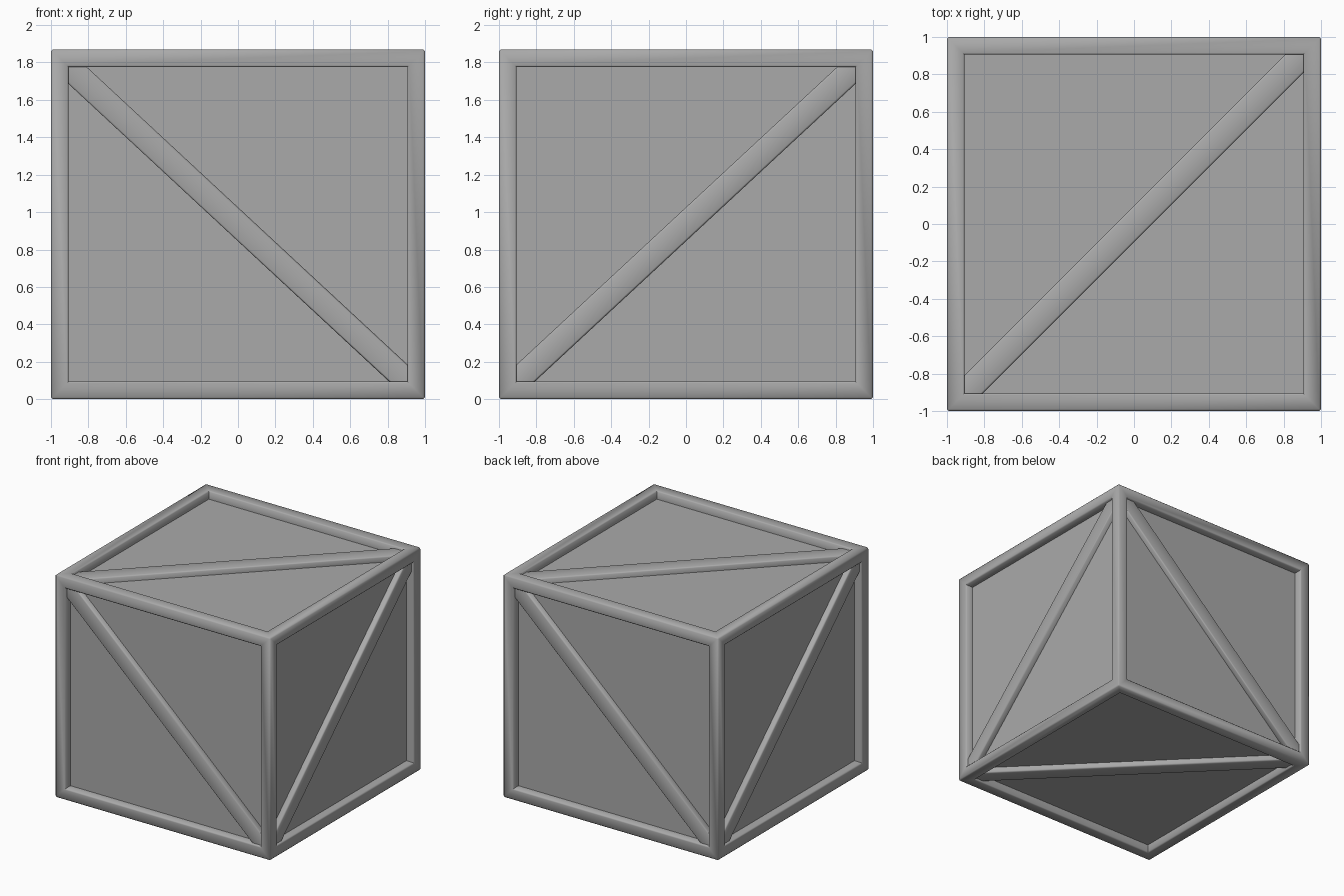
import bpy, bmesh, math
from mathutils import Vector, Matrix

if "Cube" in bpy.data.objects:
    bpy.data.objects.remove(bpy.data.objects["Cube"])

W, H = 1.0, 1.87          # half width, full height
RIM = 0.095               # frame width
DEPTH = 0.07              # panel recess
BRACE_H = 0.048           # brace height above panel
BEVEL = 0.01

grey = bpy.data.materials.new("dark_grey")
grey.diffuse_color = (0.4, 0.4, 0.4, 1)
grey.use_nodes = True
grey.node_tree.nodes["Principled BSDF"].inputs["Base Color"].default_value = grey.diffuse_color


def finish(name, bm, smooth=True):
    bmesh.ops.recalc_face_normals(bm, faces=bm.faces)
    mesh = bpy.data.meshes.new(name)
    bm.to_mesh(mesh)
    bm.free()
    mesh.materials.append(grey)
    ob = bpy.data.objects.new(name, mesh)
    bpy.context.collection.objects.link(ob)
    bpy.context.view_layer.objects.active = ob
    ob.select_set(True)
    if smooth:
        bpy.ops.object.shade_smooth_by_angle(angle=math.radians(50))
    ob.select_set(False)
    return ob


def box(sx, sy, sz):
    bm = bmesh.new()
    mat = Matrix.Translation((0, 0, H / 2)) @ Matrix.Diagonal((sx, sy, sz, 1))
    bmesh.ops.create_cube(bm, size=1, matrix=mat)
    return bm


# Outer frame: inset every face, sink the openings, soften the outer edges
bm = box(2 * W, 2 * W, H)
panels = list(bm.faces)
bmesh.ops.inset_individual(bm, faces=panels, thickness=RIM, use_even_offset=True)
sunk = bmesh.ops.extrude_discrete_faces(bm, faces=panels)["faces"]
for f in sunk:
    f.normal_update()
    n = f.normal.copy()
    for v in f.verts:
        v.co -= n * DEPTH
bm.normal_update()
convex = [e for e in bm.edges if len(e.link_faces) == 2
          and e.calc_face_angle_signed() > 0.5]
bmesh.ops.delete(bm, geom=sunk, context='FACES_ONLY')
bmesh.ops.bevel(bm, geom=convex, offset=BEVEL, segments=1, affect='EDGES')
finish("frame", bm)

# Recessed side panels
finish("panels", box(2 * (W - DEPTH), 2 * (W - DEPTH), H - 2 * DEPTH), False)


# Diagonal brace, trimmed to fit the corners of its opening
def brace(name, normal, u, v, half_depth, half_v, flip):
    a, b = W - RIM, half_v - RIM
    c, d = 0.098, 0.098 * b / a
    outline = [(-a, b), (-a, b - d), (a - c, -b), (a, -b), (a, -b + d), (-a + c, b)]
    s = -1 if flip else 1
    base = Vector((0, 0, H / 2)) + normal * (half_depth - DEPTH)
    bm = bmesh.new()
    low = [bm.verts.new(base + u * s * p + v * q) for p, q in outline]
    high = [bm.verts.new(w.co + normal * BRACE_H) for w in low]
    bm.faces.new(high)
    for i in range(6):
        j = (i + 1) % 6
        bm.faces.new((low[i], low[j], high[j], high[i]))
    bmesh.ops.recalc_face_normals(bm, faces=bm.faces)
    long_edges = [bm.edges.get((high[i], high[i + 1])) for i in (1, 4)]
    bmesh.ops.bevel(bm, geom=long_edges, offset=BEVEL, segments=1, affect='EDGES')
    finish(name, bm)


X, Y, Z = Vector((1, 0, 0)), Vector((0, 1, 0)), Vector((0, 0, 1))
brace("front_brace", -Y, X, Z, W, H / 2, False)
brace("back_brace", Y, -X, Z, W, H / 2, False)
brace("right_brace", X, Y, Z, W, H / 2, True)
brace("left_brace", -X, -Y, Z, W, H / 2, True)
brace("top_brace", Z, X, Y, H / 2, W, True)
brace("bottom_brace", -Z, X, -Y, H / 2, W, True)
